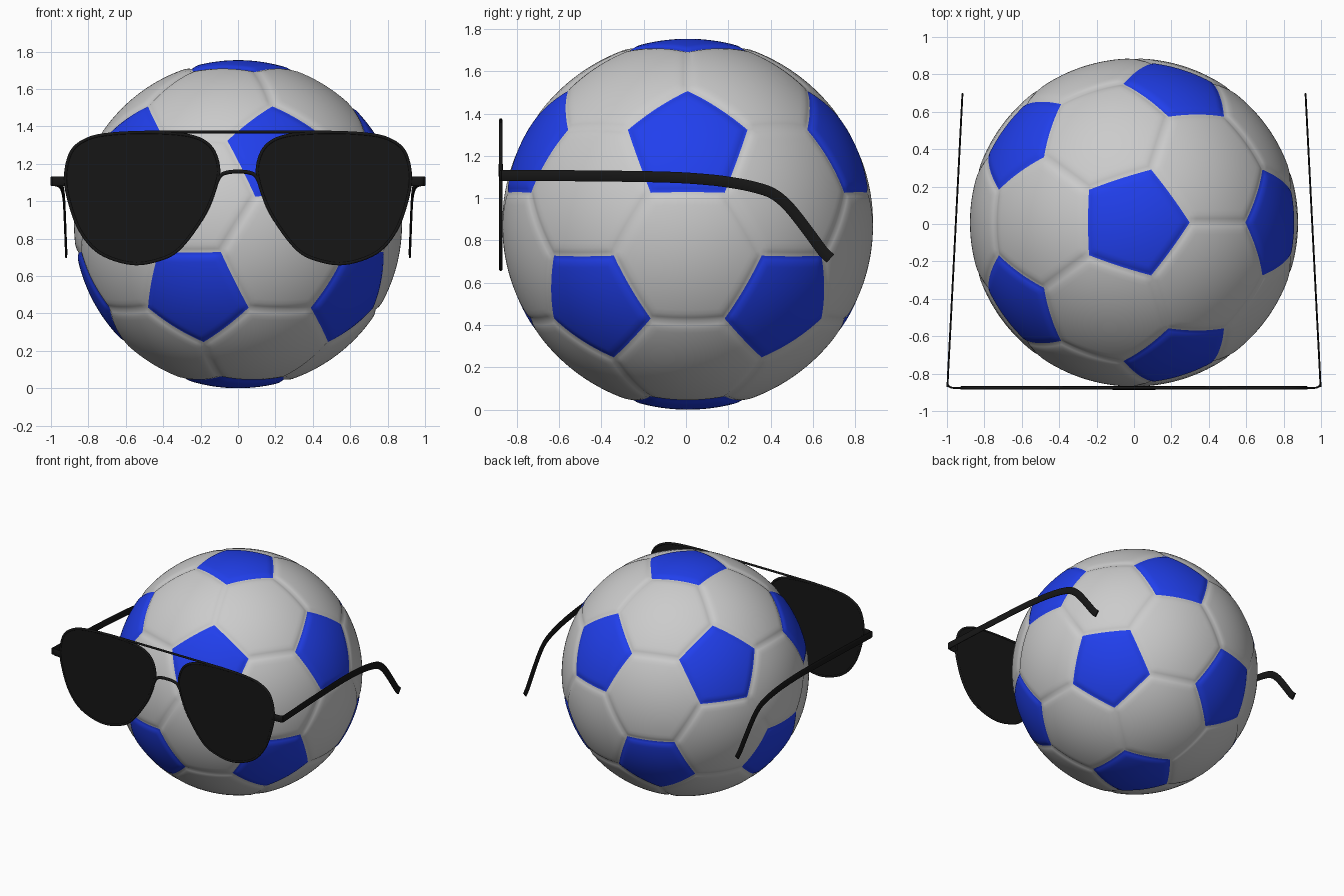
import bpy, bmesh, math
from mathutils import Vector

if "Cube" in bpy.data.objects:
    bpy.data.objects.remove(bpy.data.objects["Cube"])

R, CENTER = 0.877, Vector((0, 0.008, 0.877))
LENS_Y = -0.876


def material(name, rgb):
    m = bpy.data.materials.new(name)
    m.diffuse_color = (*rgb, 1)
    m.use_nodes = True
    m.node_tree.nodes["Principled BSDF"].inputs["Base Color"].default_value = m.diffuse_color
    return m


BLUE = material("blue", (0.015, 0.05, 0.85))
BLACK = material("black", (0.008, 0.008, 0.008))


def finish(bm, name, mats, mirror=False, angle=40):
    bmesh.ops.recalc_face_normals(bm, faces=bm.faces)
    me = bpy.data.meshes.new(name)
    bm.to_mesh(me)
    bm.free()
    for m in mats:
        me.materials.append(m)
    ob = bpy.data.objects.new(name, me)
    bpy.context.collection.objects.link(ob)
    bpy.ops.object.select_all(action='DESELECT')
    ob.select_set(True)
    bpy.context.view_layer.objects.active = ob
    bpy.ops.object.shade_smooth_by_angle(angle=math.radians(angle))
    if mirror:
        ob.modifiers.new("mirror", 'MIRROR').use_mirror_merge = False
    return ob


def spline(pts, steps, closed=False):
    """Catmull-Rom curve through the points."""
    pts = [Vector(p) for p in pts]
    n = len(pts)
    at = (lambda i: pts[i % n]) if closed else (lambda i: pts[max(0, min(n - 1, i))])
    out = []
    for i in range(n if closed else n - 1):
        a, b, c, d = (at(i + k) for k in (-1, 0, 1, 2))
        for s in range(steps):
            t = s / steps
            out.append(0.5 * (2 * b + (c - a) * t + (2 * a - 5 * b + 4 * c - d) * t ** 2
                              + (3 * b - a - 3 * c + d) * t ** 3))
    return out if closed else out + [pts[-1]]


def sweep(name, path, section, closed=False, mirror=False):
    """Carry a (side, up) cross-section along a path."""
    bm = bmesh.new()
    n, k = len(path), len(section)
    rings, last = [], Vector((0, 1, 0))
    for i, p in enumerate(path):
        if closed:
            t = path[(i + 1) % n] - path[i - 1]
            side = Vector((0, 1, 0))
        else:
            t = path[min(i + 1, n - 1)] - path[max(i - 1, 0)]
            side = Vector((-t.y, t.x, 0)).normalized()
        up = t.normalized().cross(side)
        rings.append([bm.verts.new(p + side * s + up * u) for s, u in section])
    for i in range(n if closed else n - 1):
        a, b = rings[i], rings[(i + 1) % n]
        for j in range(k):
            bm.faces.new((a[j], a[(j + 1) % k], b[(j + 1) % k], b[j]))
    if not closed:
        bm.faces.new(rings[0])
        bm.faces.new(rings[-1])
    return finish(bm, name, [BLACK], mirror)


def circle(r, n=10):
    return [(r * math.cos(2 * math.pi * i / n), r * math.sin(2 * math.pi * i / n)) for i in range(n)]


# Ball: icosahedron with its corners cut off, giving 12 pentagons and 20 hexagons
ico = bmesh.new()
bmesh.ops.create_icosphere(ico, subdivisions=1, radius=1)
bm = bmesh.new()
for e in ico.edges:
    a, b = (v.co for v in e.verts)
    bm.verts.new((2 * a + b) / 3)
    bm.verts.new((a + 2 * b) / 3)
ico.free()
bmesh.ops.convex_hull(bm, input=bm.verts)
bmesh.ops.dissolve_limit(bm, angle_limit=math.radians(5), verts=bm.verts, edges=bm.edges)
bm.normal_update()
panels = []
for f in bm.faces:
    f.material_index = 1 if len(f.verts) == 5 else 0
    c = f.calc_center_median()
    panels.append(c / c.length_squared)
bmesh.ops.poke(bm, faces=bm.faces)
bmesh.ops.subdivide_edges(bm, edges=bm.edges, cuts=13, use_grid_fill=True)
# Round every panel out and press a soft groove along the seams
for v in bm.verts:
    d = v.co.normalized()
    near = sorted(((d.dot(p), p) for p in panels), key=lambda q: -q[0])[:2]
    dist = (near[0][0] - near[1][0]) / (near[0][1] - near[1][1]).length
    v.co = CENTER + d * (R - 0.011 * math.exp(-(dist / 0.022) ** 2))
finish(bm, "ball", [None, BLUE], angle=60)

# Lens outline, right-hand side (x, z)
outline = [(0.105, 1.19), (0.15, 1.295), (0.26, 1.35), (0.475, 1.367), (0.69, 1.358),
           (0.81, 1.33), (0.89, 1.265), (0.922, 1.14), (0.905, 1.01), (0.845, 0.845),
           (0.74, 0.725), (0.57, 0.667), (0.42, 0.688), (0.31, 0.75), (0.185, 0.92), (0.118, 1.08)]
loop = spline([(x, LENS_Y, z) for x, z in outline], 6, closed=True)

# Flat dark lenses and their rims
bm = bmesh.new()
face = bm.faces.new([bm.verts.new(p + Vector((0, -0.005, 0))) for p in loop])
ext = bmesh.ops.extrude_face_region(bm, geom=[face])["geom"]
bmesh.ops.translate(bm, vec=(0, 0.01, 0), verts=[g for g in ext if isinstance(g, bmesh.types.BMVert)])
if not face.is_valid or len(bm.faces) == len(loop) + 1:
    bmesh.ops.holes_fill(bm, edges=bm.edges)
finish(bm, "lens", [BLACK], mirror=True)
sweep("lens_rim", loop, circle(0.009), closed=True, mirror=True)

# Nose bridge and straight brow bar
bridge = [(-0.112, 1.105), (-0.09, 1.14), (-0.05, 1.155), (0, 1.158),
          (0.05, 1.155), (0.09, 1.14), (0.112, 1.105)]
sweep("nose_bridge", spline([(x, LENS_Y, z) for x, z in bridge], 5), circle(0.011))
sweep("brow_bar", [Vector((x, LENS_Y, 1.37)) for x in (-0.5, 0, 0.5)], circle(0.008))

# Temple arms: a thin strip that wraps the corner, runs back and hooks down
corner = [(0.905, LENS_Y, 1.107), (0.965, LENS_Y, 1.107), (0.985, -0.871, 1.107),
          (0.994, -0.86, 1.107), (0.996, -0.84, 1.107)]
side = [(-0.5, 1.106), (-0.1, 1.1), (0.1, 1.088), (0.22, 1.073), (0.32, 1.053), (0.41, 1.022),
        (0.488, 0.957), (0.58, 0.84), (0.645, 0.752), (0.683, 0.715)]
arm = corner + [(0.996 - 0.078 * (y + 0.84) / 1.52, y, z) for y, z in side]
strip = [(-0.005, -0.022), (-0.002, -0.026), (0.002, -0.026), (0.005, -0.022),
         (0.005, 0.022), (0.002, 0.026), (-0.002, 0.026), (-0.005, 0.022)]
sweep("temple_arm", spline(arm, 5), strip, mirror=True)
